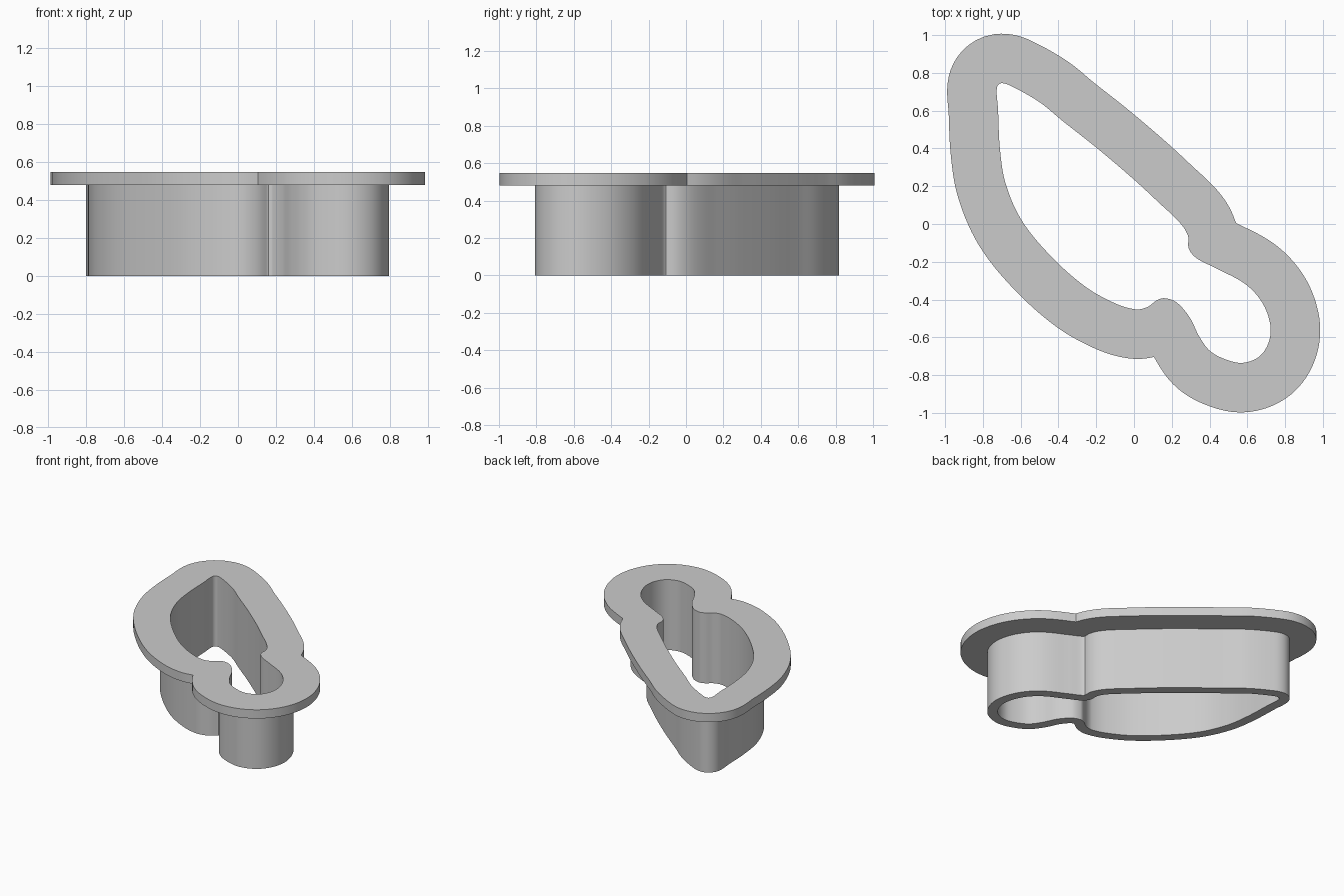
import bpy
import bmesh
from mathutils import Vector
from mathutils.geometry import interpolate_bezier, intersect_line_line

cube = bpy.data.objects.get("Cube")
if cube:
    bpy.data.objects.remove(cube, do_unlink=True)

# Outline of the opening, clockwise from the pointed end
OPENING = [
    (-.726, .72), (-.705, .745), (-.65, .73), (-.5, .645), (-.38, .547),
    (-.2, .405), (0, .235), (.135, .11), (.24, .01), (.285, -.06),
    (.29, -.13), (.33, -.18), (.425, -.23), (.585, -.315), (.675, -.41),
    (.72, -.525), (.715, -.62), (.665, -.7), (.575, -.735), (.48, -.715),
    (.4, -.67), (.345, -.595), (.295, -.495), (.225, -.415), (.16, -.393),
    (.12, -.405), (.07, -.44), (.01, -.452), (-.1, -.42), (-.26, -.33),
    (-.445, -.165), (-.595, .02), (-.68, .215), (-.71, .4), (-.72, .61),
]
WALL_OFFSET = 0.073
RIM_OFFSET = 0.262
RIM_BOTTOM, RIM_TOP = 0.48, 0.548


def smooth_loop(points, steps=10):
    """Closed smooth curve through the points."""
    pts = [Vector((x, y, 0)) for x, y in points]
    n = len(pts)
    tangents = [(pts[(i + 1) % n] - pts[i - 1]).normalized() for i in range(n)]
    loop = []
    for i in range(n):
        a, b = pts[i], pts[(i + 1) % n]
        reach = (b - a).length / 3
        loop += interpolate_bezier(a, a + tangents[i] * reach,
                                   b - tangents[(i + 1) % n] * reach, b, steps + 1)[:-1]
    return loop


def offset_loop(loop, distance):
    """Outward offset; points that fall too close gather at a sharp crease."""
    n = len(loop)
    moved, keep = [], []
    for i, p in enumerate(loop):
        t = (loop[(i + 1) % n] - loop[i - 1]).normalized()
        q = p + Vector((-t.y, t.x, 0)) * distance
        moved.append(q)
        keep.append(min((q - r).length for r in loop) > distance - 0.002)
    i = 0
    while i < n:
        if keep[i]:
            i += 1
            continue
        end = i
        while end < n and not keep[end]:
            end += 1
        a, b = moved[i - 1], moved[end % n]
        crease = (a + b) / 2
        hit = intersect_line_line(moved[i - 2], a, b, moved[(end + 1) % n])
        if hit and (hit[0] - crease).length < 0.03:
            crease = hit[0]
        for k in range(i, end):
            moved[k] = crease.copy()
        i = end
    return moved


opening = smooth_loop(OPENING)
wall = offset_loop(opening, WALL_OFFSET)
rim = offset_loop(opening, RIM_OFFSET)

# Cross-section swept round the outline: straight wall with a wide rim on top
section = [(opening, 0), (wall, 0), (wall, RIM_BOTTOM), (rim, RIM_BOTTOM),
           (rim, RIM_TOP), (opening, RIM_TOP)]
bm = bmesh.new()
rings = [[bm.verts.new((p.x, p.y, z)) for p in loop] for loop, z in section]
count = len(opening)
for k, ring in enumerate(rings):
    following = rings[(k + 1) % len(rings)]
    for i in range(count):
        j = (i + 1) % count
        bm.faces.new((ring[i], ring[j], following[j], following[i]))
bmesh.ops.remove_doubles(bm, verts=bm.verts, dist=0.0002)
bmesh.ops.recalc_face_normals(bm, faces=bm.faces)
mesh = bpy.data.meshes.new("rimmed_cutter")
bm.to_mesh(mesh)
bm.free()

# Plain grey plastic
grey = bpy.data.materials.new("light_grey")
grey.use_nodes = True
colour = (0.6, 0.6, 0.6, 1)
grey.diffuse_color = colour
grey.node_tree.nodes["Principled BSDF"].inputs["Base Color"].default_value = colour
mesh.materials.append(grey)

cutter = bpy.data.objects.new("rimmed_cutter", mesh)
bpy.context.collection.objects.link(cutter)
bpy.ops.object.select_all(action="DESELECT")
cutter.select_set(True)
bpy.context.view_layer.objects.active = cutter
bpy.ops.object.shade_smooth_by_angle(angle=0.5)
